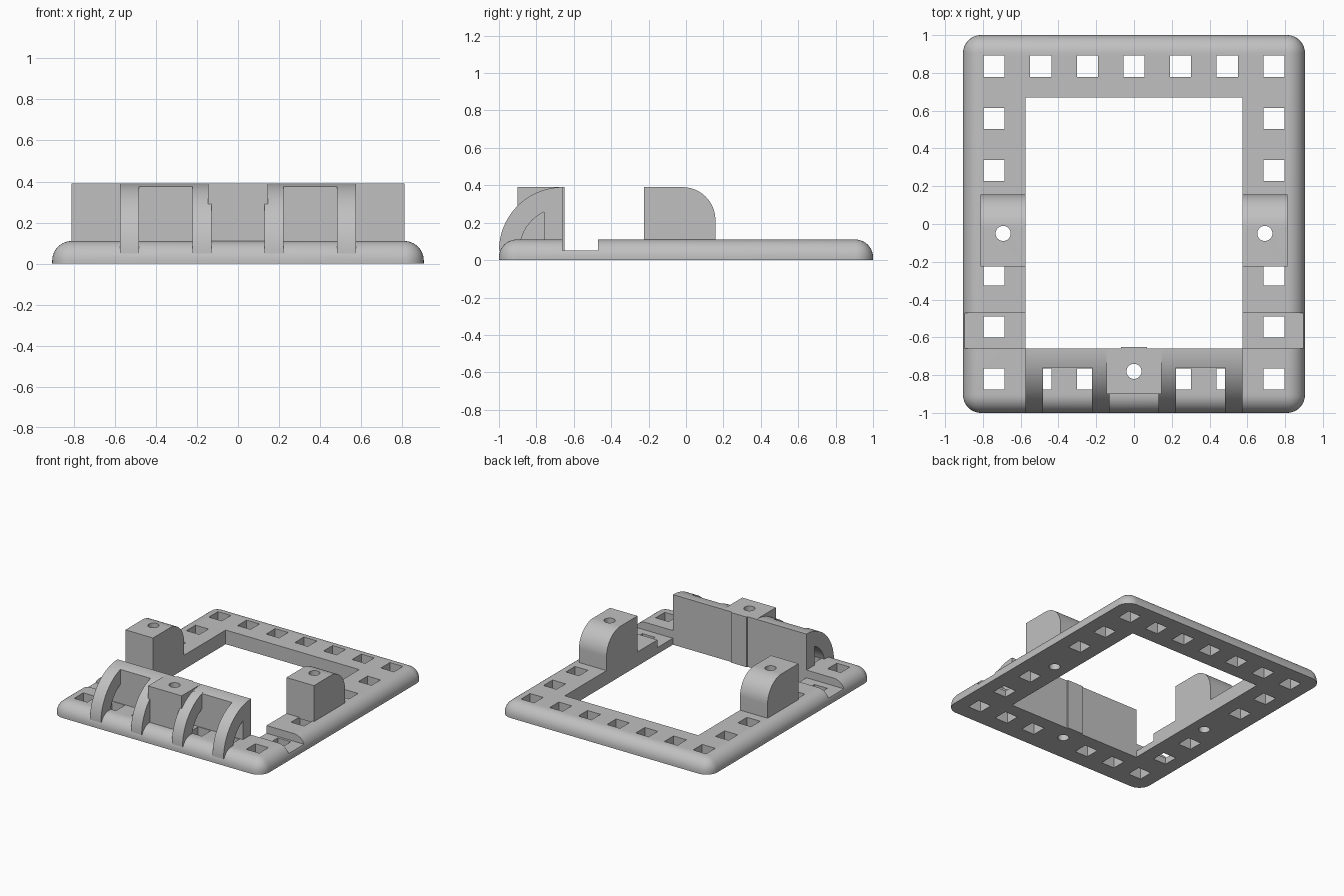
import bpy, bmesh, math
from mathutils import Matrix, Vector

cube = bpy.data.objects.get("Cube")
if cube:
    bpy.data.objects.remove(cube, do_unlink=True)

grey = bpy.data.materials.new("plain grey")
grey.use_nodes = True
colour = (0.53, 0.53, 0.53, 1)
grey.diffuse_color = colour
grey.node_tree.nodes["Principled BSDF"].inputs["Base Color"].default_value = colour

HALF_X, HALF_Y, BASE_H = 0.905, 1.0, 0.11
OPEN_X, WALL_BACK, WALL_FRONT = 0.575, -0.66, -0.76
TOP = 0.39


def finish(bm, name):
    bmesh.ops.recalc_face_normals(bm, faces=bm.faces)
    mesh = bpy.data.meshes.new(name)
    bm.to_mesh(mesh)
    bm.free()
    mesh.materials.append(grey)
    obj = bpy.data.objects.new(name, mesh)
    bpy.context.collection.objects.link(obj)
    return obj


def add_box(bm, lo, hi):
    lo, hi = Vector(lo), Vector(hi)
    m = Matrix.Translation((lo + hi) / 2) @ Matrix.Diagonal((*(hi - lo), 1))
    return bmesh.ops.create_cube(bm, size=1, matrix=m)["verts"]


def extrude_x(name, profile, x0, x1):
    """Side profile of (y, z) points, extruded from x0 to x1."""
    bm = bmesh.new()
    face = bm.faces.new([bm.verts.new((x0, y, z)) for y, z in profile])
    out = bmesh.ops.extrude_face_region(bm, geom=[face])["geom"]
    bmesh.ops.translate(bm, vec=(x1 - x0, 0, 0),
                        verts=[v for v in out if isinstance(v, bmesh.types.BMVert)])
    return finish(bm, name)


def arc(cy, cz, r, a0, a1, n=20):
    angles = [math.radians(a0 + (a1 - a0) * i / n) for i in range(n + 1)]
    return [(cy + r * math.cos(a), cz + r * math.sin(a)) for a in angles]


def cut(obj, cutters):
    bpy.context.view_layer.objects.active = obj
    for c in cutters:
        mod = obj.modifiers.new("cut", 'BOOLEAN')
        mod.operation, mod.solver, mod.object = 'DIFFERENCE', 'EXACT', c
        bpy.ops.object.modifier_apply(modifier=mod.name)


# Cutter: central opening and the ring of square holes
bm = bmesh.new()
add_box(bm, (-OPEN_X, WALL_BACK, -0.1), (OPEN_X, 0.67, 0.3))
STEP_X, STEP_Y, H = 0.247, 0.276, 0.056
for i in range(-3, 4):
    for j in range(-3, 4):
        on_ring = abs(i) == 3 or abs(j) == 3
        bolt_spot = (i == 0 and j == -3) or (j == 0)
        if on_ring and not bolt_spot:
            x, y = i * STEP_X, 0.007 + j * STEP_Y
            add_box(bm, (x - H, y - H, -0.1), (x + H, y + H, 0.3))
hole_cutter = finish(bm, "hole_cutter")

# Cutter: shallow cross slots in the side rails
bm = bmesh.new()
for s in (-1, 1):
    xs = sorted((s * 0.5, s * 1.1))
    add_box(bm, (xs[0], WALL_BACK, 0.05), (xs[1], -0.47, 0.3))
slot_cutter = finish(bm, "slot_cutter")

# Cutter: round bolt holes
bm = bmesh.new()
for x, y in ((-0.693, -0.05), (0.693, -0.05), (0, -0.78)):
    bmesh.ops.create_cone(bm, cap_ends=True, segments=32, radius1=0.04, radius2=0.04,
                          depth=1, matrix=Matrix.Translation((x, y, 0.2)))
bolt_cutter = finish(bm, "bolt_cutter")
cutters = [hole_cutter, slot_cutter, bolt_cutter]
for c in cutters:
    c.hide_render = True

# Base frame with rounded sides and corners and a flat underside
bm = bmesh.new()
add_box(bm, (-HALF_X, -HALF_Y, 0), (HALF_X, HALF_Y, BASE_H))
edges = [e for e in bm.edges if any(v.co.z > 0.01 for v in e.verts)]
bmesh.ops.bevel(bm, geom=edges, offset=0.095, segments=10, profile=0.5, affect='EDGES')
base = finish(bm, "base_frame")
cut(base, cutters)
parts = [base]

# Side mounting blocks, rounded at the back
block = [(-0.225, 0.1), (0.157, 0.1)] + arc(-0.018, TOP - 0.175, 0.175, 0, 90) + [(-0.225, TOP)]
for s, side in ((1, "left"), (-1, "right")):
    post = extrude_x(side + "_mount_block", block, s * OPEN_X, s * 0.812)
    cut(post, [bolt_cutter])
    parts.append(post)

# Front wall, its top following the rib curve
CZ, R_OUT, R_IN = 0.05, 0.34, 0.23
start = math.degrees(math.acos((WALL_FRONT - WALL_BACK) / R_OUT))
wall_profile = [(WALL_BACK, BASE_H), (WALL_FRONT, BASE_H)] + arc(WALL_BACK, CZ, R_OUT, start, 90, 6)
wall = extrude_x("front_wall", wall_profile, -OPEN_X, OPEN_X)
cut(wall, [bolt_cutter])
parts.append(wall)

# Curved ribs bracing the wall
rib = arc(WALL_BACK, CZ, R_OUT, 180, 90, 28) + arc(WALL_BACK, CZ, R_IN, 90, 180, 24)
for s, side in ((1, "left"), (-1, "right")):
    for place, x0, x1 in (("inner", 0.13, 0.222), ("outer", 0.481, OPEN_X)):
        parts.append(extrude_x(f"{side}_{place}_rib", rib, s * x0, s * x1))

# Front mounting block and the thin strip behind the wall
bm = bmesh.new()
add_box(bm, (-0.145, -0.9, 0.09), (0.145, WALL_BACK, TOP))
front_block = finish(bm, "front_mount_block")
cut(front_block, [bolt_cutter])
bm = bmesh.new()
add_box(bm, (-0.068, WALL_BACK - 0.01, 0), (0.068, -0.65, TOP))
parts += [front_block, finish(bm, "back_strip")]

for c in cutters:
    bpy.data.objects.remove(c, do_unlink=True)

# Smooth the curves, keep the corners crisp
bpy.ops.object.select_all(action='DESELECT')
for p in parts:
    p.select_set(True)
bpy.context.view_layer.objects.active = base
bpy.ops.object.shade_smooth_by_angle(angle=math.radians(30))
